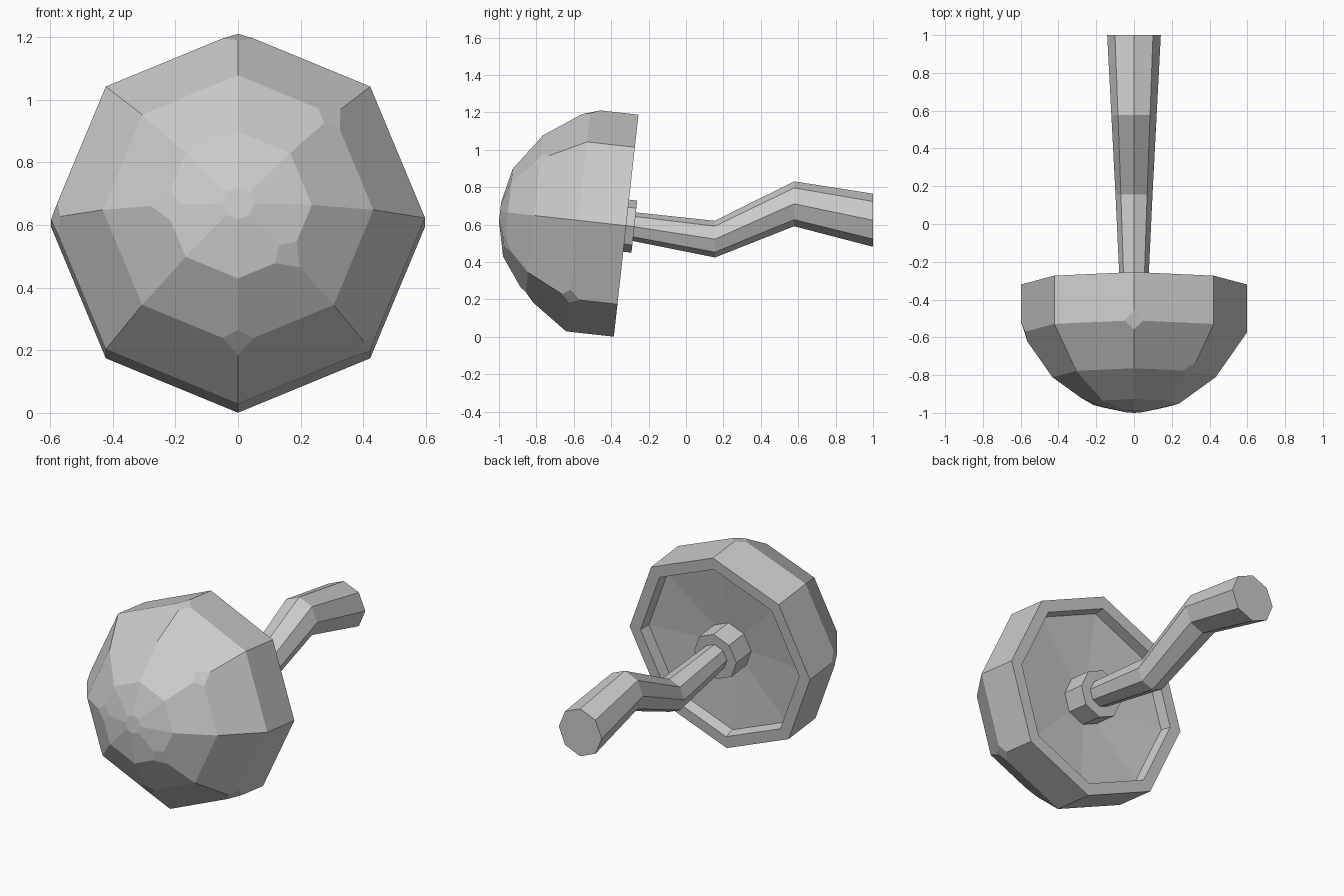
import bpy, bmesh
from math import sin, cos, tau
from mathutils import Vector

if "Cube" in bpy.data.objects:
    bpy.data.objects.remove(bpy.data.objects["Cube"])

SIDES = 8
CENTER = Vector((0, -0.32, 0.594))      # middle of the cap's rim
AXIS = Vector((0, -0.994, 0.11))        # cap points forward and slightly up
UP = Vector((0, 0.11, 0.994))
X = Vector((1, 0, 0))


def ring(center, radius, up):
    """Octagon with a corner on top, clockwise as seen from the front."""
    return [center + radius * (sin(tau * i / SIDES) * X + cos(tau * i / SIDES) * up)
            for i in range(SIDES)]


def cap_ring(radius, depth):
    if radius == 0:
        return [CENTER + AXIS * depth]
    return ring(CENTER + AXIS * depth, radius, UP)


def loft(name, rings, chamfers=()):
    """Skin rings of points; chamfers lists (ring, corner) to cut off."""
    bm = bmesh.new()
    loops = [[bm.verts.new(p) for p in r] for r in rings]
    for a, b in zip(loops, loops[1:]):
        for i in range(SIDES):
            j = (i + 1) % SIDES
            if len(a) == 1:
                bm.faces.new((a[0], b[i], b[j]))
            elif len(b) == 1:
                bm.faces.new((a[i], a[j], b[0]))
            else:
                bm.faces.new((a[i], a[j], b[j], b[i]))
    for end in (loops[0], loops[-1]):
        if len(end) > 1:
            bm.faces.new(end)
    if chamfers:
        bmesh.ops.bevel(bm, geom=[loops[r][i] for r, i in chamfers], offset=0.053,
                        offset_type='OFFSET', segments=1, affect='VERTICES')
    bmesh.ops.recalc_face_normals(bm, faces=bm.faces)
    mesh = bpy.data.meshes.new(name)
    bm.to_mesh(mesh)
    bm.free()
    obj = bpy.data.objects.new(name, mesh)
    bpy.context.collection.objects.link(obj)
    return obj


# Cap: dome, rim and hollow underside, with a few corners chipped off
profile = [(0, 0.69), (0.236, 0.636), (0.432, 0.494), (0.597, 0.257), (0.597, 0),
           (0.525, 0), (0.515, 0.065), (0, 0.11)]
chips = [(0, 0), (1, 3), (1, 6), (2, 1), (2, 4), (3, 0), (3, 3), (3, 6)]
loft("cap", [cap_ring(r, d) for r, d in profile], chips)

# Collar where the stem meets the cap
loft("collar", [cap_ring(0.14, 0.12), cap_ring(0.14, -0.044)])

# Crooked stem, widening towards its base: (y, z, radius)
path = [(-0.40, 0.607, 0.072), (0.155, 0.522, 0.098),
        (0.578, 0.711, 0.12), (1.0, 0.623, 0.142)]
loft("stem", [ring(Vector((0, y, z)), r, Vector((0, 0, 1))) for y, z, r in path])
